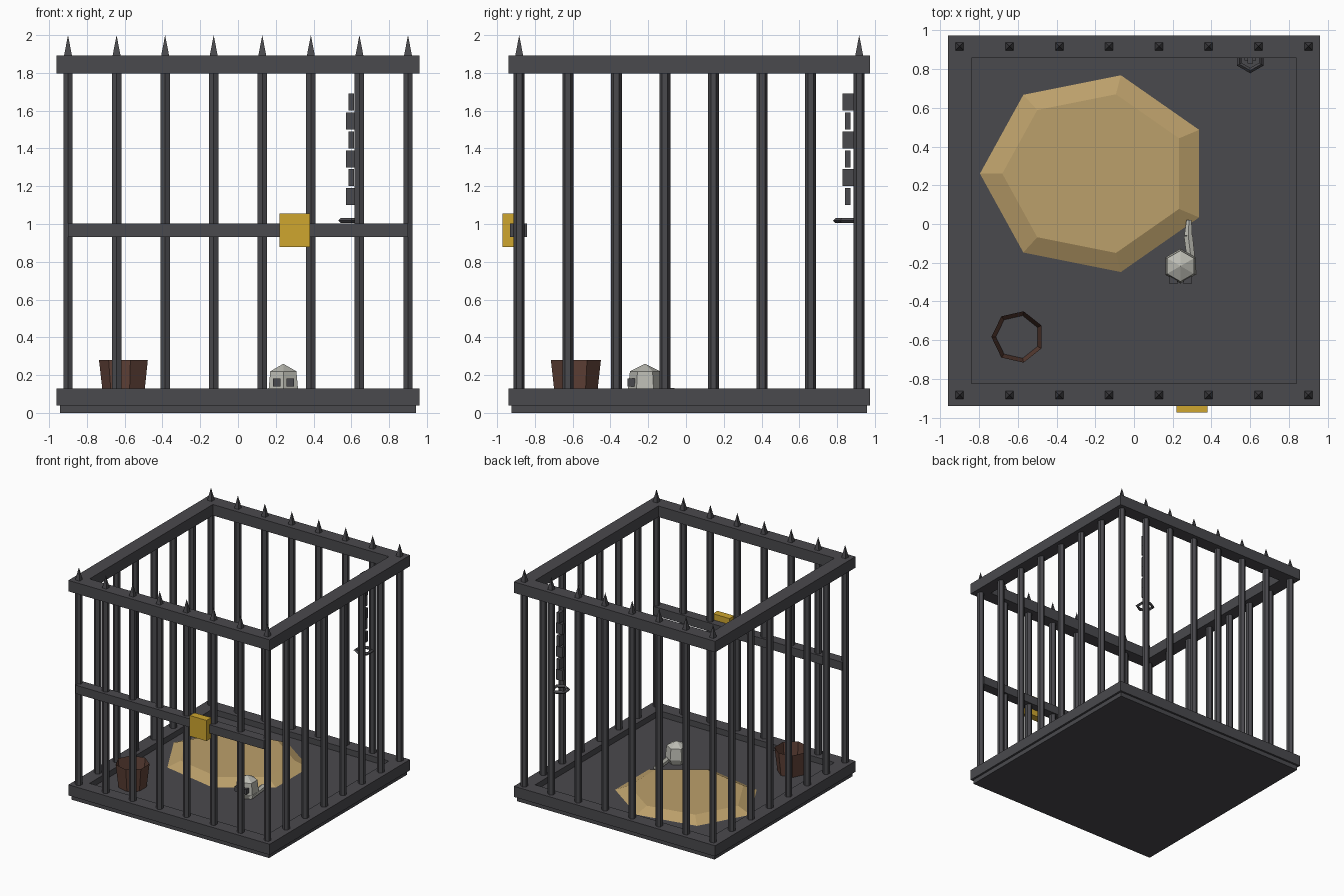
import bpy, bmesh, math
from mathutils import Matrix, Vector

if "Cube" in bpy.data.objects:
    bpy.data.objects.remove(bpy.data.objects["Cube"])

CY = 0.017  # depth centre of the cage


def material(name, rgb):
    m = bpy.data.materials.new(name)
    m.diffuse_color = (*rgb, 1.0)
    m.use_nodes = True
    m.node_tree.nodes["Principled BSDF"].inputs["Base Color"].default_value = m.diffuse_color
    return m


IRON = material("dark_iron", (0.068, 0.067, 0.075))
GOLD = material("brass", (0.62, 0.38, 0.028))
HAY = material("straw", (0.50, 0.35, 0.145))
WOOD = material("brown_wood", (0.115, 0.053, 0.038))
BONE = material("bone", (0.50, 0.50, 0.45))


def finish(name, bm, mat):
    bmesh.ops.recalc_face_normals(bm, faces=bm.faces)
    me = bpy.data.meshes.new(name)
    bm.to_mesh(me)
    bm.free()
    me.materials.append(mat)
    ob = bpy.data.objects.new(name, me)
    bpy.context.collection.objects.link(ob)
    return ob


def add_box(bm, lo, hi):
    size = [h - l for l, h in zip(lo, hi)]
    mid = [(h + l) / 2 for l, h in zip(lo, hi)]
    bmesh.ops.create_cube(bm, size=1, matrix=Matrix.Translation(mid) @ Matrix.Diagonal((*size, 1)))


def box(name, lo, hi, mat):
    bm = bmesh.new()
    add_box(bm, lo, hi)
    return finish(name, bm, mat)


def add_cone(bm, a, b, r1, r2, sides, turn=0.0, caps=True, flat=1.0):
    """Tapered prism from point a to point b; first corner at angle turn."""
    a, b = Vector(a), Vector(b)
    d = b - a
    rot = d.to_track_quat('Z', 'Y').to_matrix().to_4x4() if abs(d.x) + abs(d.y) > 1e-6 else Matrix()
    # first corner of a cone primitive lies on +Y
    m = (Matrix.Translation((a + b) / 2) @ rot @ Matrix.Diagonal((1, flat, 1, 1))
         @ Matrix.Rotation(turn, 4, 'Z'))
    bmesh.ops.create_cone(bm, cap_ends=caps, segments=sides, radius1=r1, radius2=r2,
                          depth=d.length, matrix=m)


def ring_prism(bm, cx, cy, levels, sides, start, flat=1.0, cap_bottom=True, cap_top=True):
    """Stack of polygon rings (radius, height); radius 0 makes an apex."""
    rows = []
    for r, z in levels:
        if r == 0:
            rows.append([bm.verts.new((cx, cy, z))])
        else:
            rows.append([bm.verts.new((cx + r * math.cos(start + math.tau * i / sides),
                                       cy + flat * r * math.sin(start + math.tau * i / sides), z))
                         for i in range(sides)])
    for lo, hi in zip(rows, rows[1:]):
        for i in range(sides):
            j = (i + 1) % sides
            if len(hi) == 1:
                bm.faces.new((lo[i], lo[j], hi[0]))
            else:
                bm.faces.new((lo[i], lo[j], hi[j], hi[i]))
    if cap_bottom:
        bm.faces.new(rows[0][::-1])
    if cap_top and len(rows[-1]) > 1:
        bm.faces.new(rows[-1])


# Floor slab
box("floor", (-0.942, CY - 0.94, 0), (0.942, CY + 0.94, 0.08), IRON)

# Bottom and top rail frames
for name, z0, z1 in (("bottom_frame", 0.038, 0.13), ("top_frame", 1.798, 1.893)):
    bm = bmesh.new()
    for s in (-1, 1):
        y0, y1 = sorted((CY + s * 0.84, CY + s * 0.957))
        add_box(bm, (-0.96, y0, z0), (0.96, y1, z1))
        x0, x1 = sorted((s * 0.84, s * 0.96))
        add_box(bm, (x0, CY - 0.84, z0), (x1, CY + 0.84, z1))
    finish(name, bm, IRON)

# Upright bars all round, spikes on the front and back rails
steps = [-0.9 + 1.8 * i / 7 for i in range(8)]
bars, spikes = bmesh.new(), bmesh.new()
for s in (-1, 1):
    for t in steps:
        spots = [(t, CY + s * 0.9)]
        if abs(t) < 0.89:
            spots.append((s * 0.9, CY + t))
        for x, y in spots:
            add_cone(bars, (x, y, 0.12), (x, y, 1.81), 0.029, 0.029, 6)
        ring_prism(spikes, t, CY + s * 0.9, ((0.03, 1.89), (0, 2.0)), 4, math.pi / 4)
finish("bars", bars, IRON)
finish("spikes", spikes, IRON)

# Door crossbar and lock
box("crossbar", (-0.9, -0.932, 0.93), (0.9, -0.843, 1.003), IRON)
box("lock", (0.22, -0.972, 0.877), (0.38, -0.908, 1.055), GOLD)

# Straw bed
bm = bmesh.new()
ring_prism(bm, -0.2, 0.26, ((0.6, 0.078), (0.48, 0.128)), 7, math.pi, flat=0.875)
finish("straw_bed", bm, HAY)

# Open bucket
bm = bmesh.new()
ring_prism(bm, -0.6, -0.583, ((0.113, 0.08), (0.136, 0.28)), 7, math.pi,
           cap_bottom=False, cap_top=False)
finish("bucket", bm, WOOD)

# Skull with eye sockets
bm = bmesh.new()
ring_prism(bm, 0.24, -0.217, ((0.07, 0.08), (0.09, 0.125), (0.08, 0.22), (0, 0.26)), 6, math.pi / 2)
finish("skull", bm, BONE)
bm = bmesh.new()
for s in (-1, 1):
    x = 0.24 + s * 0.036
    add_box(bm, (x - 0.02, -0.31, 0.14), (x + 0.02, -0.27, 0.182))
finish("eye_sockets", bm, IRON)

# Loose bone
bm = bmesh.new()
add_cone(bm, (0.305, -0.265, 0.105), (0.28, -0.06, 0.105), 0.022, 0.026, 6)
add_cone(bm, (0.28, -0.06, 0.105), (0.284, 0.02, 0.105), 0.024, 0.015, 6)
finish("loose_bone", bm, BONE)

# Hanging chain of alternating links
bm = bmesh.new()
for i in range(6):
    top = 1.69 - 0.1 * i
    hx, hy = (0.014, 0.029) if i % 2 == 0 else (0.029, 0.014)
    add_box(bm, (0.6 - hx, 0.857 - hy, top - 0.09), (0.6 + hx, 0.857 + hy, top))
finish("chain", bm, IRON)

# Shackle ring at the end of the chain
bm = bmesh.new()
rows = []
for i in range(6):
    a = math.pi / 2 + math.tau * i / 6
    rows.append([bm.verts.new((0.6 + r * math.cos(a), 0.857 + r * math.sin(a), 1.018 + z))
                 for r, z in ((0.079, 0.0), (0.065, 0.014), (0.051, 0.0), (0.065, -0.014))])
for i in range(6):
    p, q = rows[i], rows[(i + 1) % 6]
    for k in range(4):
        n = (k + 1) % 4
        bm.faces.new((p[k], q[k], q[n], p[n]))
finish("shackle", bm, IRON)
